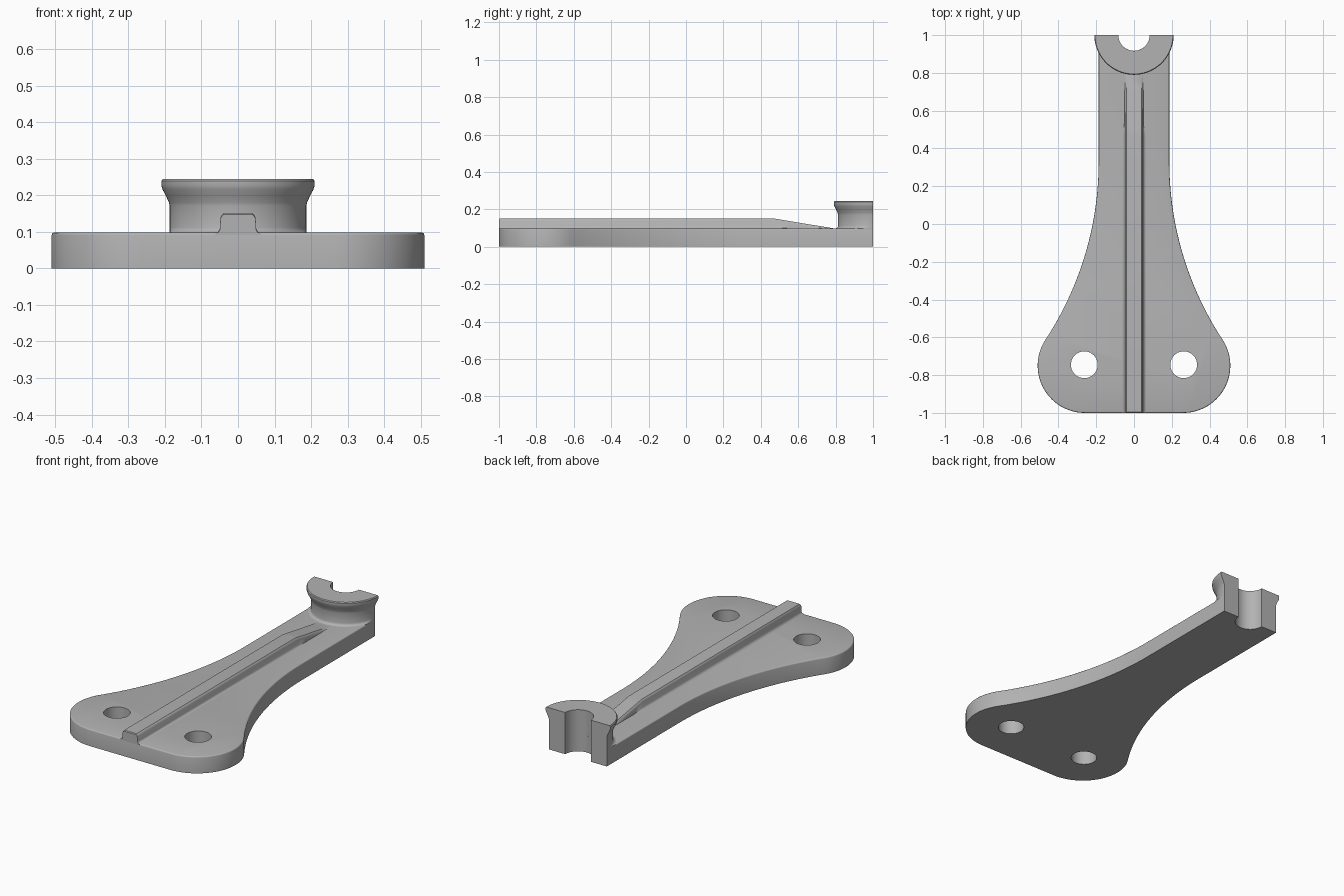
import bpy, bmesh
from math import sin, cos, pi, sqrt, atan2

cube = bpy.data.objects.get("Cube")
if cube:
    bpy.data.objects.remove(cube)

# One plain grey for the whole part
grey = bpy.data.materials.new("plain grey")
grey.use_nodes = True
colour = (0.45, 0.45, 0.45, 1)
grey.diffuse_color = colour
grey.node_tree.nodes["Principled BSDF"].inputs["Base Color"].default_value = colour

PLATE_H = 0.098
STEM = 0.187       # half width of the stem
CORNER = 0.25      # foot corner radius
FOOT_X, FOOT_Y = 0.26, -0.75
BORE = 0.083


def finish(name, bm):
    bmesh.ops.recalc_face_normals(bm, faces=bm.faces)
    mesh = bpy.data.meshes.new(name)
    bm.to_mesh(mesh)
    bm.free()
    mesh.materials.append(grey)
    ob = bpy.data.objects.new(name, mesh)
    bpy.context.collection.objects.link(ob)
    return ob


def activate(ob):
    bpy.ops.object.select_all(action='DESELECT')
    ob.select_set(True)
    bpy.context.view_layer.objects.active = ob


def arc(cx, cy, r, a, b, n):
    return [(cx + r * cos(a + (b - a) * i / n), cy + r * sin(a + (b - a) * i / n))
            for i in range(n + 1)]


def loft(name, rings):
    """Skin equal-length closed rings and cap both ends."""
    bm = bmesh.new()
    loops = [[bm.verts.new(p) for p in ring] for ring in rings]
    n = len(loops[0])
    for a, b in zip(loops, loops[1:]):
        for i in range(n):
            j = (i + 1) % n
            bm.faces.new((a[i], a[j], b[j], b[i]))
    bm.faces.new(loops[0])
    bm.faces.new(loops[-1])
    return finish(name, bm)


# Base plate: rounded foot, concave flank tangent to the straight stem
flank_y = 0.33
dx, dy = STEM - FOOT_X, flank_y - FOOT_Y
flank_r = (dx * dx + dy * dy - CORNER ** 2) / (2 * (CORNER - dx))
flank_x = STEM + flank_r
tangent = atan2(dy, flank_x - FOOT_X)
half = arc(FOOT_X, FOOT_Y, CORNER, -pi / 2, tangent, 28)
half += arc(flank_x, flank_y, flank_r, pi + tangent, pi, 28)[1:]
half += [(STEM, 1)]
notch = arc(0, 1, BORE, 0, -pi, 24)
outline = half + notch + [(-x, y) for x, y in reversed(half)]

bm = bmesh.new()
base = bm.faces.new([bm.verts.new((x, y, 0)) for x, y in outline])
top = bmesh.ops.extrude_face_region(bm, geom=[base], use_keep_orig=True)
bmesh.ops.translate(bm, vec=(0, 0, PLATE_H),
                    verts=[v for v in top["geom"] if isinstance(v, bmesh.types.BMVert)])


def on_rim(e):
    a, b = (v.co for v in e.verts)
    mid = (a + b) / 2
    flat = abs(a.z - b.z) < 1e-5
    in_bore = abs(mid.x) < BORE + 0.01 and mid.y > 0.5
    return flat and a.z > 0.05 and mid.y < 0.999 and not in_bore


bmesh.ops.bevel(bm, geom=[e for e in bm.edges if on_rim(e)], offset=0.007,
                segments=3, profile=0.5, affect='EDGES')
plate = finish("base_plate", bm)

# Two bolt holes through the foot
for side in (-1, 1):
    ring = arc(side * 0.263, -0.745, 0.071, 0, 2 * pi, 40)[:-1]
    cutter = loft("bolt_hole_cutter", [[(x, y, z) for x, y in ring] for z in (-0.1, 0.3)])
    cutter.hide_render = True
    activate(plate)
    mod = plate.modifiers.new("bolt_hole", 'BOOLEAN')
    mod.operation = 'DIFFERENCE'
    mod.solver = 'EXACT'
    mod.object = cutter
    bpy.ops.object.modifier_apply(modifier=mod.name)
    bpy.data.objects.remove(cutter)

# Centre rib: filleted foot, chamfered crown, ramping down toward the boss
side = [(0.06, 0), (0.054, 0.003), (0.05, 0.01), (0.048, 0.041), (0.045, 0.048), (0.04, 0.053)]
section = [(0.06, -0.02)] + side
section += [(-x, z) for x, z in reversed(section)]


def rib_ring(y, drop):
    return [(x, y, PLATE_H + (max(z - drop, 0.0) if z >= 0 else z)) for x, z in section]


rib = loft("centre_rib", [rib_ring(-1, 0.004), rib_ring(-0.995, 0), rib_ring(0.47, 0)]
           + [rib_ring(0.47 + 0.32 * t / 8, 0.053 * t / 8) for t in range(1, 9)])

# Half-round boss with flared lip, swept half a turn around the bore
profile = [(BORE, 0.09), (0.202, 0.09), (0.202, 0.098), (0.194, 0.1), (0.189, 0.105),
           (STEM, 0.112), (STEM, 0.172), (0.189, 0.18), (0.198, 0.2), (0.207, 0.217),
           (0.21, 0.227), (0.21, 0.239), (0.206, 0.244), (BORE, 0.244)]
rings = []
for i in range(49):
    a = -pi + pi * i / 48
    ring = []
    for r, z in profile:
        x = r * cos(a)
        if z < 0.115:                 # keep the foot fillet within the stem
            x = max(-STEM, min(STEM, x))
        ring.append((x, 1 + r * sin(a), z))
    rings.append(ring)
boss = loft("half_round_boss", rings)

for ob in (plate, rib, boss):
    activate(ob)
    bpy.ops.object.shade_smooth_by_angle(angle=0.6)
